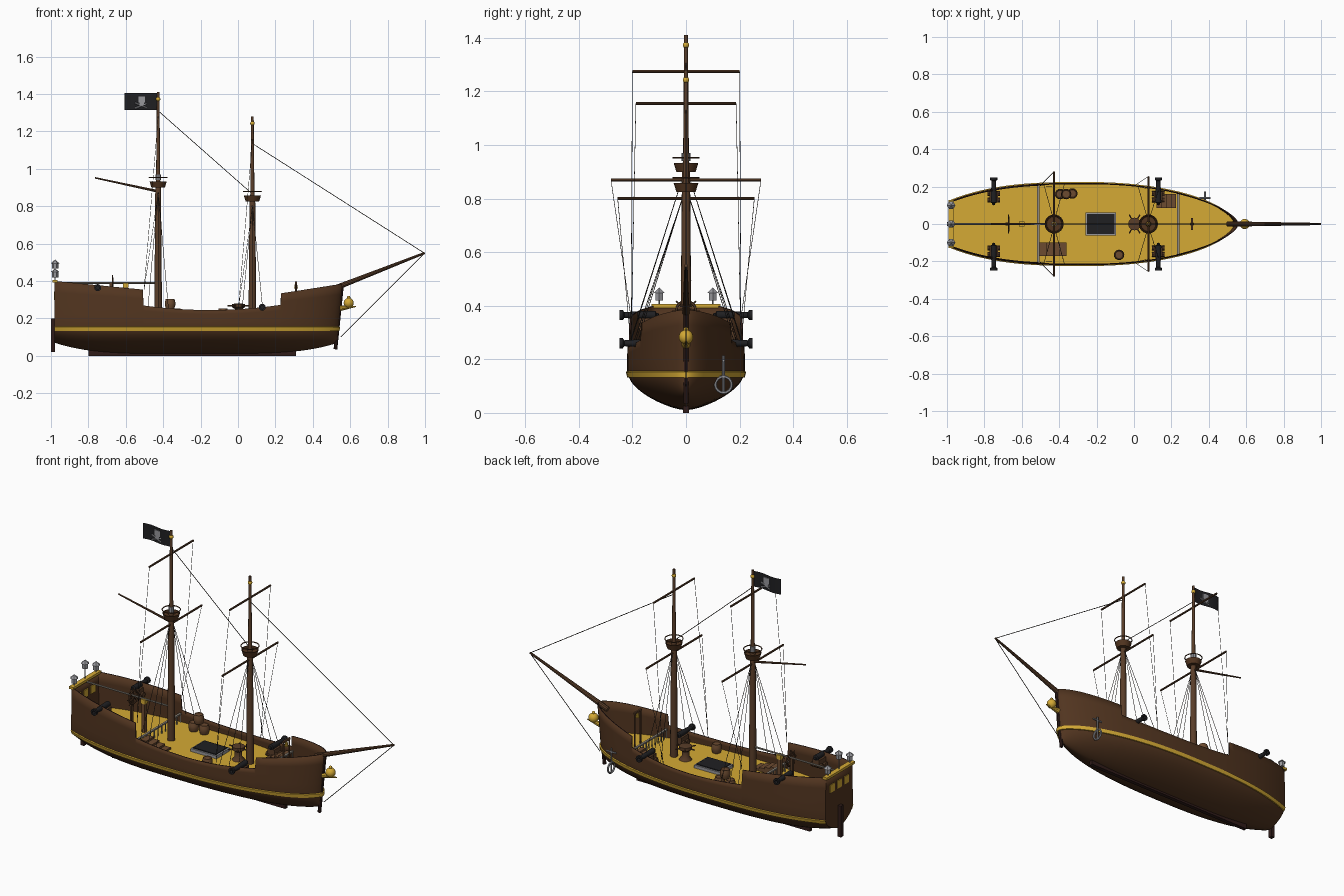
import bpy, bmesh, math
from mathutils import Vector, Matrix

if "Cube" in bpy.data.objects:
    bpy.data.objects.remove(bpy.data.objects["Cube"])

def material(name, rgb):
    m = bpy.data.materials.new(name)
    m.use_nodes = True
    m.diffuse_color = (*rgb, 1)
    m.node_tree.nodes["Principled BSDF"].inputs["Base Color"].default_value = (*rgb, 1)
    return m

HULL = material("hull brown", (0.083, 0.035, 0.014))
GOLD = material("gold", (0.66, 0.40, 0.035))
SPAR = material("spar brown", (0.10, 0.047, 0.022))
DARK = material("dark wood", (0.03, 0.012, 0.010))
CASK = material("cask brown", (0.15, 0.07, 0.03))
IRON = material("black iron", (0.014, 0.014, 0.016))
GREY = material("grey metal", (0.31, 0.31, 0.33))
ROPE = material("rope", (0.03, 0.024, 0.02))
RAIL = material("weathered rail", (0.28, 0.25, 0.21))

def finish(name, bm, *mats):
    bmesh.ops.remove_doubles(bm, verts=bm.verts, dist=1e-5)
    bmesh.ops.recalc_face_normals(bm, faces=bm.faces)
    me = bpy.data.meshes.new(name)
    bm.to_mesh(me)
    bm.free()
    for m in mats:
        me.materials.append(m)
    ob = bpy.data.objects.new(name, me)
    bpy.context.collection.objects.link(ob)
    return ob

def aim(a, b):
    d = Vector(b) - Vector(a)
    return Matrix.Translation(a) @ d.to_track_quat('Z', 'Y').to_matrix().to_4x4()

def rod(bm, a, b, r1, r2=None, n=10):
    h = (Vector(b) - Vector(a)).length
    bmesh.ops.create_cone(bm, cap_ends=True, segments=n, radius1=r1, radius2=r1 if r2 is None else r2,
                          depth=h, matrix=aim(a, b) @ Matrix.Translation((0, 0, h / 2)))

def box(bm, lo, hi):
    lo, hi = Vector(lo), Vector(hi)
    bmesh.ops.create_cube(bm, size=1, matrix=Matrix.Translation((lo + hi) / 2) @ Matrix.Diagonal((*(hi - lo), 1)))

def ball(bm, p, r):
    bmesh.ops.create_uvsphere(bm, u_segments=16, v_segments=10, radius=r, matrix=Matrix.Translation(p))

def lathe(bm, profile, mat, n=16):
    rings = [[bm.verts.new(mat @ Vector((r * math.cos(k * math.tau / n), r * math.sin(k * math.tau / n), z)))
              for k in range(n)] for r, z in profile]
    for a, b in zip(rings, rings[1:]):
        for k in range(n):
            bm.faces.new((a[k], a[(k + 1) % n], b[(k + 1) % n], b[k]))

def ring(bm, mat, R, r, n=24):
    lathe(bm, [(R + r * math.cos(k * math.tau / 6), r * math.sin(k * math.tau / 6)) for k in range(7)], mat, n)

# Hull shape rules
STERN, BOW, MID, DECK = -0.98, 0.56, -0.25, 0.20

def plan(x):
    if x > MID:
        return 0.22 * max(0, 1 - ((x - MID) / (BOW - MID)) ** 2.1) ** 0.62
    return 0.22 - 0.095 * ((MID - x) / (MID - STERN)) ** 3

def bottom(x):
    d = (x - MID) / (BOW - MID) if x > MID else (MID - x) / (MID - STERN)
    return 0.010 + 0.06 * d ** 4

def sheer(x):
    if x < -0.507:
        return 0.40 - 0.045 * (x - STERN) / 0.465
    if x < 0.23:
        return 0.245 + 0.025 * ((x + 0.15) / 0.36) ** 2
    return 0.335 + 0.05 * (x - 0.235) / 0.325

def half(x, z):
    s = min(1, max(0, (z - bottom(x)) / (0.16 - bottom(x))))
    return plan(x) * math.sin(s * math.pi / 2) ** 0.65 * (1 - 0.15 * max(0, z - 0.2))

def rake(x, z):
    return x + (z - 0.385) * 0.09 * max(0, x / BOW) ** 3

# Hull shell with dark rim
xs = sorted([STERN + 0.04 * k for k in range(38)] + [-0.509, -0.505, 0.228, 0.232, 0.53, 0.545, 0.553, 0.558, BOW])
LOW, HIGH = 10, 4
bm = bmesh.new()
cols = []
for x in xs:
    zs = [bottom(x) + (0.16 - bottom(x)) * (k / LOW) ** 1.7 for k in range(LOW + 1)]
    zs += [0.16 + (sheer(x) - 0.16) * k / HIGH for k in range(1, HIGH + 1)]
    side = [(rake(x, z), half(x, z), z) for z in zs]
    loop = [(a, -b, c) for a, b, c in reversed(side)] + side[1:]
    cols.append([bm.verts.new(p) for p in loop])
for a, b in zip(cols, cols[1:]):
    for k in range(len(a) - 1):
        bm.faces.new((a[k], a[k + 1], b[k + 1], b[k]))
bm.faces.new(cols[0])
hull = finish("hull", bm, HULL, DARK)
sol = hull.modifiers.new("planking", 'SOLIDIFY')
sol.thickness, sol.offset, sol.material_offset_rim = 0.006, -1, 1

# Raised gold wale running round the bow
bm = bmesh.new()
cols = []
for s, line in ((-1, xs), (1, xs[::-1])):
    for x in line:
        out = 0.006 * max(0, x / BOW) ** 6
        cols.append([bm.verts.new((rake(x, z) + out * t, s * (half(x, z) + 0.006 * t - 0.001), z))
                     for z, t in ((0.132, 0), (0.133, 1), (0.153, 1), (0.156, 0))])
for a, b in zip(cols, cols[1:]):
    for k in range(3):
        bm.faces.new((a[k], a[k + 1], b[k + 1], b[k]))
finish("gold_wale", bm, GOLD)

# Deck
bm = bmesh.new()
line = [-0.977 + 1.522 * k / 48 for k in range(49)]
pts = [(rake(x, DECK), half(x, DECK) - 0.003) for x in line]
bm.faces.new([bm.verts.new((x, y, DECK)) for x, y in pts] + [bm.verts.new((x, -y, DECK)) for x, y in reversed(pts)])
finish("deck", bm, GOLD)

# Deck railings and steps
bm = bmesh.new()
for x in (-0.512, 0.236):
    w = half(x, 0.25) - 0.008
    box(bm, (x - 0.006, -w, DECK + 0.045), (x + 0.006, w, DECK + 0.053))
    for k in range(13):
        rod(bm, (x, w * (k / 6 - 1), DECK), (x, w * (k / 6 - 1), DECK + 0.047), 0.003, n=6)
finish("deck_railings", bm, RAIL)
bm = bmesh.new()
for x0, x1, y0, y1 in ((-0.36, -0.505, -0.17, -0.10), (0.12, 0.225, 0.085, 0.16)):
    for k in range(4):
        a, b = x0 + (x1 - x0) * k / 4, x0 + (x1 - x0) * (k + 1) / 4
        box(bm, (min(a, b), y0, DECK), (max(a, b), y1, DECK + 0.011 * (k + 1)))
finish("steps", bm, CASK)

# Keel, stem and rudder
bm = bmesh.new()
box(bm, (-0.80, -0.011, 0), (0.31, 0.011, 0.04))
rod(bm, (0.521, 0, 0.035), (0.555, 0, 0.37), 0.010, n=8)
box(bm, (-1.0, -0.012, 0.02), (-0.978, 0.012, 0.2))
finish("keel_stem_rudder", bm, DARK)

# Stern windows, rail and lanterns
bm = bmesh.new()
for y in (-0.065, 0, 0.065):
    box(bm, (-0.984, y - 0.021, 0.30), (-0.970, y + 0.021, 0.345))
box(bm, (-0.992, -0.128, 0.392), (-0.964, 0.128, 0.406))
finish("stern_windows_and_rail", bm, GOLD)
bm = bmesh.new()
for y, z in ((-0.1, 0.42), (0, 0.467), (0.1, 0.42)):
    lathe(bm, [(0, 0), (0.017, 0), (0.017, 0.028), (0.023, 0.028), (0, 0.048)], Matrix.Translation((-0.978, y, z)), 6)
    rod(bm, (-0.978, y, 0.40), (-0.978, y, z), 0.003, n=6)
finish("stern_lanterns", bm, GREY)

# Masts, yards, lookouts: (x, top, nest height, lower yard, upper yard)
masts = {"main": (-0.427, 1.41, 0.90, (0.87, 0.28), (1.275, 0.20)),
         "fore": (0.077, 1.28, 0.825, (0.80, 0.255), (1.155, 0.187))}
ropes = bmesh.new()
def rope(a, b, r=0.0011):
    rod(ropes, a, b, r, n=5)

for label, (x, top, nest, low, high) in masts.items():
    bm = bmesh.new()
    lathe(bm, [(0, 0.19), (0.021, 0.19), (0.015, nest + 0.02), (0.011, nest + 0.04), (0.007, top), (0, top)],
          Matrix.Translation((x, 0, 0)), 12)
    finish(label + "_mast", bm, SPAR)
    bm = bmesh.new()
    for z, w in (low, high):
        rod(bm, (x, -w, z), (x, w, z), 0.0055, n=8)
        for s in (-1, 1):
            rope((x, s * w, z), (x - 0.075, s * 0.205, sheer(x - 0.085)))
    finish(label + "_yards", bm, SPAR)
    bm = bmesh.new()
    lathe(bm, [(0, 0), (0.036, 0), (0.046, 0.033), (0.042, 0.033), (0.04, 0.022), (0, 0.022)],
          Matrix.Translation((x, 0, nest)))
    ring(bm, Matrix.Translation((x, 0, nest + 0.053)), 0.048, 0.003)
    finish(label + "_lookout", bm, HULL)
    bm = bmesh.new()
    ball(bm, (x, 0, top - 0.037), 0.012)
    finish(label + "_mast_ball", bm, GOLD)
    for s in (-1, 1):
        for dx in (-0.055, 0, 0.055):
            rope((x, s * 0.012, nest - 0.02), (x + dx, s * (plan(x + dx) - 0.006), 0.25), 0.0014)

bm = bmesh.new()
rod(bm, (-0.427, 0, 0.94), (-0.427, 0, 0.97), 0.016)
finish("mast_collar", bm, GREY)

# Gaff, boom, bowsprit and stays
bm = bmesh.new()
rod(bm, (-0.43, 0, 0.88), (-0.765, 0, 0.952), 0.007, 0.004, 8)
rod(bm, (0.50, 0, 0.355), (0.998, 0, 0.55), 0.015, 0.006)
finish("gaff_and_bowsprit", bm, SPAR)
bm = bmesh.new()
rod(bm, (-0.43, 0, 0.39), (-0.98, 0, 0.39), 0.005, n=8)
finish("boom", bm, RAIL)
rope((-0.427, 0, 1.31), (0.077, 0, 0.865), 0.002)
rope((0.077, 0, 1.135), (0.995, 0, 0.55), 0.002)
rope((0.995, 0, 0.545), (0.55, 0, 0.10), 0.002)
finish("rigging", ropes, ROPE)

# Flag with skull and crossed bones
bm = bmesh.new()
wave = lambda x: 0.006 * math.sin((x + 0.43) * 35)
fx = [-0.433 - 0.0175 * k for k in range(11)]
for a, b in zip(fx, fx[1:]):
    bm.faces.new([bm.verts.new(p) for p in ((a, wave(a), 1.315), (b, wave(b), 1.315),
                                           (b, wave(b), 1.405), (a, wave(a), 1.405))])
finish("flag", bm, IRON)
bm = bmesh.new()
cx, cy = -0.515, wave(-0.515)
box(bm, (cx - 0.019, cy - 0.0045, 1.355), (cx + 0.019, cy + 0.0045, 1.388))
box(bm, (cx - 0.012, cy - 0.0045, 1.34), (cx + 0.012, cy + 0.0045, 1.356))
for s in (-1, 1):
    rod(bm, (cx - 0.037, cy, 1.338 - s * 0.015), (cx + 0.037, cy, 1.338 + s * 0.015), 0.0048, n=6)
finish("flag_emblem", bm, GREY)

# Cannons on carriages
guns, carts = bmesh.new(), bmesh.new()
for x, z in ((-0.75, 0.305), (0.13, DECK)):
    for s in (-1, 1):
        lathe(guns, [(0, -0.01), (0.008, -0.006), (0.008, 0), (0.016, 0.004), (0.015, 0.05), (0.011, 0.12),
                     (0.019, 0.126), (0.019, 0.138), (0.009, 0.138), (0.009, 0.12), (0, 0.12)],
              aim((x, s * 0.11, z + 0.06), (x, s, z + 0.06)), 12)
        y0, y1 = sorted((s * 0.115, s * 0.175))
        box(carts, (x - 0.022, y0, z + 0.015), (x + 0.022, y1, z + 0.05))
        for y in (s * 0.128, s * 0.162):
            rod(carts, (x - 0.034, y, z + 0.014), (x + 0.034, y, z + 0.014), 0.014)
finish("cannons", guns, IRON)
finish("cannon_carriages", carts, SPAR)

# Casks (one stacked on two), hatch, capstan
bm = bmesh.new()
for x, y, z in ((-0.395, 0.16, 0), (-0.363, 0.16, 0.052), (-0.33, 0.163, 0), (-0.08, -0.165, 0)):
    lathe(bm, [(0, 0), (0.022, 0), (0.028, 0.018), (0.028, 0.034), (0.023, 0.052), (0.02, 0.049), (0, 0.049)],
          Matrix.Translation((x, y, DECK + z)))
finish("casks", bm, CASK)
bm = bmesh.new()
box(bm, (-0.26, -0.062, DECK), (-0.095, 0.062, 0.217))
finish("hatch_frame", bm, GREY)
bm = bmesh.new()
box(bm, (-0.25, -0.053, 0.21), (-0.105, 0.053, 0.222))
finish("hatch_cover", bm, IRON)
bm = bmesh.new()
lathe(bm, [(0, 0), (0.034, 0), (0.02, 0.02), (0.02, 0.05), (0.034, 0.06), (0.034, 0.078), (0, 0.08)],
      Matrix.Translation((0.003, 0, DECK)))
for k in range(6):
    c, s = math.cos(k * math.tau / 6), math.sin(k * math.tau / 6)
    rod(bm, (0.003, 0, 0.268), (0.003 + 0.058 * c, 0.058 * s, 0.268), 0.004, n=6)
finish("capstan", bm, SPAR)

# Steering wheel, compass stand, bell
bm = bmesh.new()
ring(bm, aim((-0.67, 0, 0.38), (0, 0, 0.38)), 0.037, 0.005)
for k in range(4):
    c, s = 0.052 * math.cos(k * math.pi / 4), 0.052 * math.sin(k * math.pi / 4)
    rod(bm, (-0.67, -c, 0.38 - s), (-0.67, c, 0.38 + s), 0.003, n=6)
box(bm, (-0.687, -0.008, DECK), (-0.675, 0.008, 0.39))
for y in (-0.026, 0.026):
    rod(bm, (0.31, y, DECK), (0.31, y, 0.39), 0.005, n=8)
box(bm, (0.305, -0.032, 0.388), (0.315, 0.032, 0.398))
finish("wheel_and_bell_frame", bm, SPAR)
bm = bmesh.new()
box(bm, (-0.611, -0.011, DECK), (-0.589, 0.011, 0.365))
finish("compass_stand", bm, CASK)
bm = bmesh.new()
box(bm, (-0.614, -0.014, 0.365), (-0.586, 0.014, 0.39))
rod(bm, (0.31, 0, 0.36), (0.31, 0, 0.39), 0.011, 0.005)
finish("compass_and_bell", bm, GOLD)

# Figurehead
bm = bmesh.new()
ball(bm, (0.592, 0, 0.283), 0.027)
ball(bm, (0.592, 0, 0.312), 0.009)
rod(bm, (0.545, 0, 0.255), (0.632, 0, 0.264), 0.016, 0.002)
finish("figurehead", bm, GOLD)

# Anchor
bm = bmesh.new()
ring(bm, aim((0.38, 0.14, 0.105), (1, 0.14, 0.105)), 0.03, 0.0055)
rod(bm, (0.38, 0.14, 0.075), (0.38, 0.14, 0.215), 0.005, n=8)
rod(bm, (0.35, 0.14, 0.195), (0.41, 0.14, 0.195), 0.005, n=8)
finish("anchor", bm, GREY)

# Smooth shading with sharp edges kept
for ob in bpy.context.collection.objects:
    if ob.type == 'MESH':
        ob.select_set(True)
        bpy.context.view_layer.objects.active = ob
bpy.ops.object.shade_smooth_by_angle(angle=math.radians(35))
